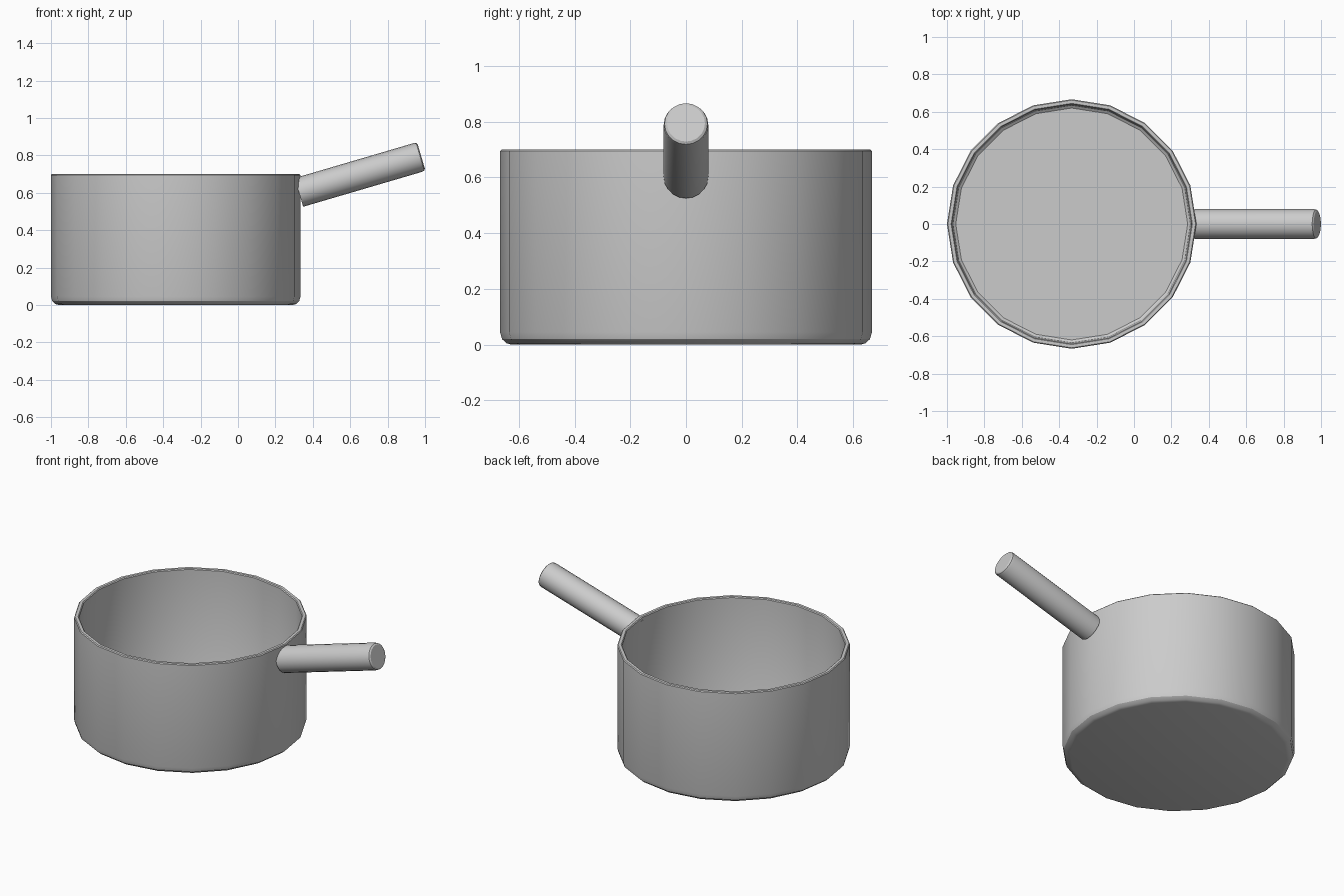
import bpy, bmesh, math
from mathutils import Vector, Matrix

if "Cube" in bpy.data.objects:
    bpy.data.objects.remove(bpy.data.objects["Cube"])


def lathe(name, profile, sides, matrix):
    """Revolve a closed-at-the-axis (radius, height) profile around z."""
    bm = bmesh.new()
    rings = []
    for r, z in profile:
        if r == 0:
            rings.append([bm.verts.new((0, 0, z))])
        else:
            rings.append([bm.verts.new((r * math.cos(2 * math.pi * i / sides),
                                        r * math.sin(2 * math.pi * i / sides), z))
                          for i in range(sides)])
    for a, b in zip(rings, rings[1:]):
        if len(a) == 1 or len(b) == 1:
            continue
        for i in range(sides):
            j = (i + 1) % sides
            bm.faces.new((a[i], a[j], b[j], b[i]))
    # Flat caps on the first and last rings
    bm.faces.new(rings[0])
    bm.faces.new(rings[-1])
    bmesh.ops.recalc_face_normals(bm, faces=bm.faces)
    bm.transform(matrix)
    mesh = bpy.data.meshes.new(name)
    bm.to_mesh(mesh)
    bm.free()
    obj = bpy.data.objects.new(name, mesh)
    bpy.context.collection.objects.link(obj)
    bpy.ops.object.select_all(action='DESELECT')
    obj.select_set(True)
    bpy.context.view_layer.objects.active = obj
    bpy.ops.object.shade_smooth_by_angle(angle=math.radians(30))
    return obj


# Pot body: rounded base, thin wall, eased rim and rounded inside floor
lathe("pot_body",
      [(0.625, 0.0), (0.643, 0.005), (0.66, 0.02), (0.667, 0.045),
       (0.667, 0.695), (0.662, 0.70), (0.645, 0.70), (0.64, 0.695),
       (0.64, 0.055), (0.634, 0.04), (0.62, 0.03)],
      20, Matrix.Translation((-0.333, 0, 0)))

# Handle: tilted rod rooted in the wall, with an eased outer end
start, end = Vector((0.326, 0, 0.602)), Vector((0.98, 0, 0.794))
axis = end - start
length = axis.length
lathe("handle",
      [(0.08, 0.0), (0.08, length - 0.02), (0.077, length - 0.006),
       (0.068, length)],
      20, Matrix.Translation(start) @ Matrix.Rotation(math.atan2(axis.x, axis.z), 4, 'Y'))
